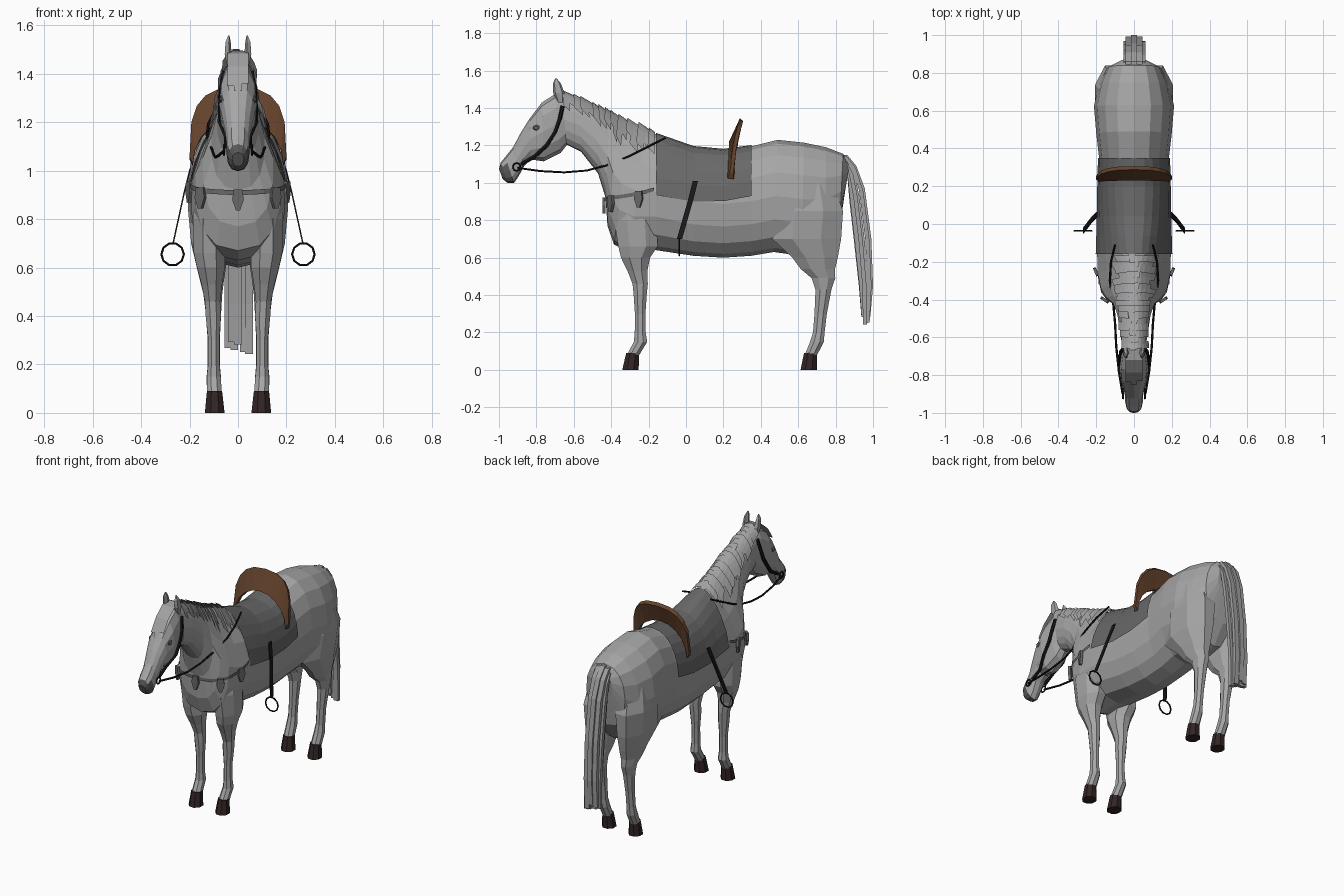
import bpy, bmesh, math, random
from mathutils import Vector
from mathutils.bvhtree import BVHTree

if "Cube" in bpy.data.objects:
    bpy.data.objects.remove(bpy.data.objects["Cube"])
random.seed(4)

def mat(name, r, g, b):
    m = bpy.data.materials.new(name)
    m.diffuse_color = (r, g, b, 1)
    m.use_nodes = True
    m.node_tree.nodes["Principled BSDF"].inputs["Base Color"].default_value = m.diffuse_color
    return m

COAT = mat("grey coat", .38, .38, .38)
HAIR = mat("mane grey", .36, .36, .36)
DARK = mat("dark grey cloth", .14, .14, .14)
NOSE = mat("muzzle grey", .10, .10, .10)
HOOF = mat("hoof brown", .032, .018, .018)
WOOD = mat("saddle brown", .13, .055, .025)
BLACK = mat("black leather", .01, .009, .009)

def make(name, bm, m):
    bmesh.ops.recalc_face_normals(bm, faces=bm.faces)
    me = bpy.data.meshes.new(name)
    bm.to_mesh(me)
    ob = bpy.data.objects.new(name, me)
    bpy.context.collection.objects.link(ob)
    me.materials.append(m)
    return ob

def skin(bm, rings, closed=True):
    vs = [[bm.verts.new(p) for p in r] for r in rings]
    n = len(rings[0])
    for a, b in zip(vs, vs[1:]):
        for i in range(n if closed else n - 1):
            j = (i + 1) % n
            bm.faces.new((a[i], a[j], b[j], b[i]))
    if closed:
        bm.faces.new(vs[0])
        bm.faces.new(vs[-1])

def loft(name, rings, m, closed=True):
    bm = bmesh.new()
    skin(bm, rings, closed)
    return make(name, bm, m)

def section(s, a0=0, a1=360, n=16, d=0.0):
    # egg-shaped section between a top point and a bottom point
    yt, zt, yb, zb, w, k = s
    c = Vector((0, (yt + yb) / 2, (zt + zb) / 2))
    h = Vector((0, (yt - yb) / 2, (zt - zb) / 2))
    h *= 1 + d / h.length
    pts = []
    for i in range(n):
        a = math.radians(a0 + (a1 - a0) * i / (n if a1 - a0 == 360 else n - 1))
        co, si = math.cos(a), math.sin(a)
        u = math.copysign(abs(co) ** .85, co) * (w * (1 - k * si * (1 if si > 0 else .3)) + d)
        pts.append(c + h * math.copysign(abs(si) ** .9, si) + Vector((u, 0, 0)))
    return pts

def sample(rows, t):
    i = min(int(t), len(rows) - 2)
    return [p + (q - p) * (t - i) for p, q in zip(rows[i], rows[i + 1])]

def tube(name, pts, r, m, n=6):
    pts, rings = [Vector(p) for p in pts], []
    for i, p in enumerate(pts):
        q = (pts[min(i + 1, len(pts) - 1)] - pts[max(i - 1, 0)]).to_track_quat('Z', 'Y')
        rings.append([p + q @ Vector((r * math.cos(math.tau * j / n), r * math.sin(math.tau * j / n), 0))
                      for j in range(n)])
    return loft(name, rings, m)

def hoop(name, loc, rot, r):
    bpy.ops.mesh.primitive_torus_add(location=loc, rotation=rot, major_radius=r, minor_radius=.005,
                                     major_segments=10, minor_segments=5)
    bpy.context.object.name = name
    bpy.context.object.data.materials.append(BLACK)

def tree(ob):
    return BVHTree.FromPolygons([v.co for v in ob.data.vertices], [p.vertices[:] for p in ob.data.polygons])

# Trunk and neck: top y, top z, bottom y, bottom z, half width, taper
BODY = [(.875, 1.10, .85, .95, .07, 0), (.84, 1.155, .82, .75, .14, 0), (.75, 1.19, .74, .63, .185, .05),
        (.63, 1.215, .62, .61, .212, .05), (.49, 1.23, .47, .63, .2, .05), (.35, 1.195, .35, .61, .185, .05),
        (.2, 1.175, .2, .6, .188, .05), (.04, 1.19, .04, .61, .19, .15), (-.16, 1.26, -.16, .64, .195, .4),
        (-.22, 1.285, -.30, .63, .192, .58), (-.30, 1.315, -.385, .67, .175, .58),
        (-.36, 1.34, -.42, .77, .145, .5), (-.41, 1.365, -.43, .92, .11, .4),
        (-.49, 1.41, -.47, 1.05, .088, .3), (-.57, 1.445, -.56, 1.165, .075, .25),
        (-.66, 1.47, -.64, 1.205, .062, .15)]
body = loft("body_and_neck", [section(s) for s in BODY], COAT)

# Head with dark muzzle
HEAD = [(-.63, 1.46, -.60, 1.25, .048, 0), (-.70, 1.475, -.67, 1.16, .066, 0), (-.77, 1.43, -.76, 1.115, .078, 0),
        (-.835, 1.345, -.83, 1.125, .068, 0), (-.885, 1.265, -.865, 1.09, .055, 0), (-.925, 1.19, -.895, 1.035, .047, 0),
        (-.965, 1.14, -.92, .998, .047, 0), (-.99, 1.11, -.955, 1.0, .04, 0), (-1.0, 1.075, -.98, 1.02, .024, 0)]
head = loft("head", [section(s, n=12) for s in HEAD], COAT)
head.data.materials.append(NOSE)
for f in head.data.polygons:
    f.material_index = int(f.center.y < -.935 and f.center.z < 1.1)
body_tree, head_tree = tree(body), tree(head)

# Legs and hooves: z, centre y, radius y, centre x, radius x
FRONT = [(.95, -.26, .1, .11, .07), (.8, -.268, .12, .113, .08), (.66, -.257, .108, .118, .07),
         (.6, -.27, .08, .112, .062), (.53, -.26, .055, .108, .046), (.46, -.245, .042, .105, .034),
         (.4, -.245, .036, .102, .034), (.3, -.245, .029, .1, .025), (.2, -.245, .03, .1, .026),
         (.15, -.243, .037, .1, .031), (.08, -.283, .034, .097, .033)]
HIND = [(1.0, .66, .13, .1, .09), (.85, .66, .185, .115, .1), (.7, .645, .19, .115, .085), (.6, .69, .125, .11, .065),
        (.54, .705, .095, .107, .052), (.49, .735, .065, .104, .042), (.43, .735, .044, .102, .036),
        (.3, .72, .034, .1, .027), (.2, .71, .032, .1, .027), (.15, .70, .038, .1, .032), (.08, .668, .034, .098, .033)]
HOOVES = {"front": [(.09, -.285, .036, .097, .034), (0, -.297, .045, .096, .044)],
          "hind": [(.09, .666, .036, .097, .034), (0, .656, .045, .096, .044)]}

def leg_ring(row, s, n=8):
    z, y, ry, x, rx = row
    angles = [math.tau * (i + .5) / n for i in range(n)]
    return [(s * (x + rx * math.cos(a)), y + ry * 1.05 * math.sin(a), z) for a in angles]

for s, side in ((-1, "left"), (1, "right")):
    for part, rows in (("front", FRONT), ("hind", HIND)):
        loft(f"{part}_leg_{side}", [leg_ring(r, s) for r in rows], COAT)
        loft(f"{part}_hoof_{side}", [leg_ring(r, s) for r in HOOVES[part]], HOOF)
    # Ears
    EAR = [(1.43, -.67, .018, .036, .01), (1.48, -.68, .03, .042, .016), (1.53, -.69, .022, .042, .012),
           (1.558, -.695, .004, .038, .003)]
    loft(f"ear_{side}", [leg_ring(r, s, 5) for r in EAR], COAT)
    # Eyes, set on the cheek surface
    bm = bmesh.new()
    bmesh.ops.create_icosphere(bm, subdivisions=1, radius=.02)
    bmesh.ops.scale(bm, vec=(.5, 1, .8), verts=bm.verts)
    bmesh.ops.translate(bm, vec=head_tree.ray_cast(Vector((s, -.80, 1.295)), Vector((-s, 0, 0)))[0], verts=bm.verts)
    make(f"eye_{side}", bm, DARK)
    # Bridle cheek strap, bit ring and rein
    pts = []
    for y, z in ((-.66, 1.41), (-.675, 1.34), (-.70, 1.27), (-.745, 1.20), (-.81, 1.14), (-.88, 1.10)):
        hits = [t.ray_cast(Vector((s, y, z)), Vector((-s, 0, 0)))[0] for t in (head_tree, body_tree)]
        x = max([abs(p.x) for p in hits if p is not None], default=.06)
        pts.append((s * (x + .006), y, z))
    tube(f"cheek_strap_{side}", pts, .011, BLACK)
    hoop(f"bit_ring_{side}", (s * .058, -.905, 1.085), (0, math.pi / 2, 0), .02)
    REIN = [(.06, -.90, 1.08), (.08, -.78, 1.063), (.094, -.65, 1.056), (.1, -.53, 1.066), (.11, -.42, 1.095),
            (.128, -.30, 1.145), (.122, -.20, 1.195), (.1, -.11, 1.24)]
    tube(f"rein_{side}", [(s * x, y, z) for x, y, z in REIN], .006, BLACK)
    # Stirrup strap and ring
    loft(f"stirrup_strap_{side}", [[(s * (x + u * .003), y + v * .014, z) for u, v in ((-1, -1), (1, -1), (1, 1), (-1, 1))]
                                   for x, y, z in ((.197, .05, 1.01), (.222, .025, .91), (.268, -.035, .70))], BLACK)
    hoop(f"stirrup_{side}", (s * .27, -.036, .655), (math.pi / 2, 0, 0), .046)

# Saddle blanket follows the back
loft("saddle_blanket", [section(sample(BODY, 5 + i / 2), 4 - i, 176 + i, 13, .007) for i in range(7)], DARK, False)

# Saddle: a crescent arched over the back, leaning backwards
rings = []
for i in range(11):
    a = math.radians(-90 + 18 * i)
    c, s = max(math.cos(a), 0), math.sin(a)
    ox, oz, oy = math.copysign(abs(s) ** .75, s) * .2, 1.06 + .285 * c ** .6, .235 + .053 * c
    ix, iz, iy = .187 * s, 1.025 + .195 * c, .222 + .008 * c
    rings.append([(ix, iy, iz), (ix, iy + .035, iz - .005), (ox, oy + .018, oz - .015), (ox, oy, oz)])
loft("saddle", rings, WOOD)

# Mane: overlapping locks wrapped over the crest, with short tufts on top
bm = bmesh.new()
for i in range(17):
    t, d = 8.1 + 6.9 * i / 17, random.uniform(.008, .02)
    lo, hi = 42 - i + random.uniform(-8, 12), 138 + i + random.uniform(-12, 8)
    skin(bm, [section(sample(BODY, t), lo, hi, 9, d),
              section(sample(BODY, min(t + .55, 15)), lo + 6, hi - 6, 9, d + .01)], False)
    r, x = section(sample(BODY, t + .2), 90, 91, 2, .012)[0], random.uniform(-.015, .015)
    skin(bm, [[(x - .02, r.y + .02, r.z - .015), (x + .02, r.y + .02, r.z - .015)],
              [(x - .015, r.y - .025, r.z + .025), (x + .015, r.y - .025, r.z + .025)]], False)
make("mane", bm, HAIR)

# Forelock strips lying on the forehead
bm = bmesh.new()
for x, w, l in ((-.03, .014, .8), (0, .016, 1.0), (.03, .014, .7)):
    path = ((-.66, 1.495), (-.72, 1.485), (-.785, 1.43), (-.785 - .065 * l, 1.43 - .1 * l))
    skin(bm, [[(x - w, y, z), (x + w, y, z)] for y, z in path], False)
make("forelock", bm, HAIR)

# Tail: flat strands between an outer and an inner path
OUTER = [(.85, 1.15), (.90, 1.09), (.945, .97), (.98, .7), (.989, .45), (.975, .25)]
INNER = [(.85, 1.09), (.875, 1.02), (.885, .9), (.91, .68), (.935, .45), (.948, .25)]
bm = bmesh.new()
for x, f in ((0, 1), (-.03, .85), (.03, .85), (-.015, .5), (.025, .5), (-.04, .4), (.045, .35), (0, .05), (-.025, 0)):
    cut, rings = random.uniform(-.01, .05), []
    for i, (o, n) in enumerate(zip(OUTER, INNER)):
        y, z = n[0] + (o[0] - n[0]) * f, n[1] + (o[1] - n[1]) * f + (cut if i == 5 else 0)
        rings.append([(x + u * .016, y + v * .011, z) for u, v in ((-1, -1), (1, -1), (1, 1), (-1, 1))])
    skin(bm, rings)
make("tail", bm, HAIR)

# Breast strap with hanging tassels, laid on the chest surface
strap, bm = [], bmesh.new()
for i in range(17):
    a = math.pi * i / 16
    d = Vector((math.cos(a), -math.sin(a), 0))
    p = body_tree.ray_cast(Vector((0, -.17, .965 - .055 * math.sin(a))) + d, -d)[0] + d * .008
    strap.append([p + Vector((0, 0, .01)), p - Vector((0, 0, .01))])
    if i in (2, 5, 8, 11, 14):
        t = Vector((-d.y, d.x, 0))
        skin(bm, [[p + d * u * .01 + t * v * w + Vector((0, 0, z)) for u, v in ((1, -1), (1, 1), (-.6, 1), (-.6, -1))]
                  for w, z in ((.018, .012), (.024, -.03), (.008, -.075))])
loft("breast_strap", strap, DARK, False)
make("tassels", bm, DARK)
